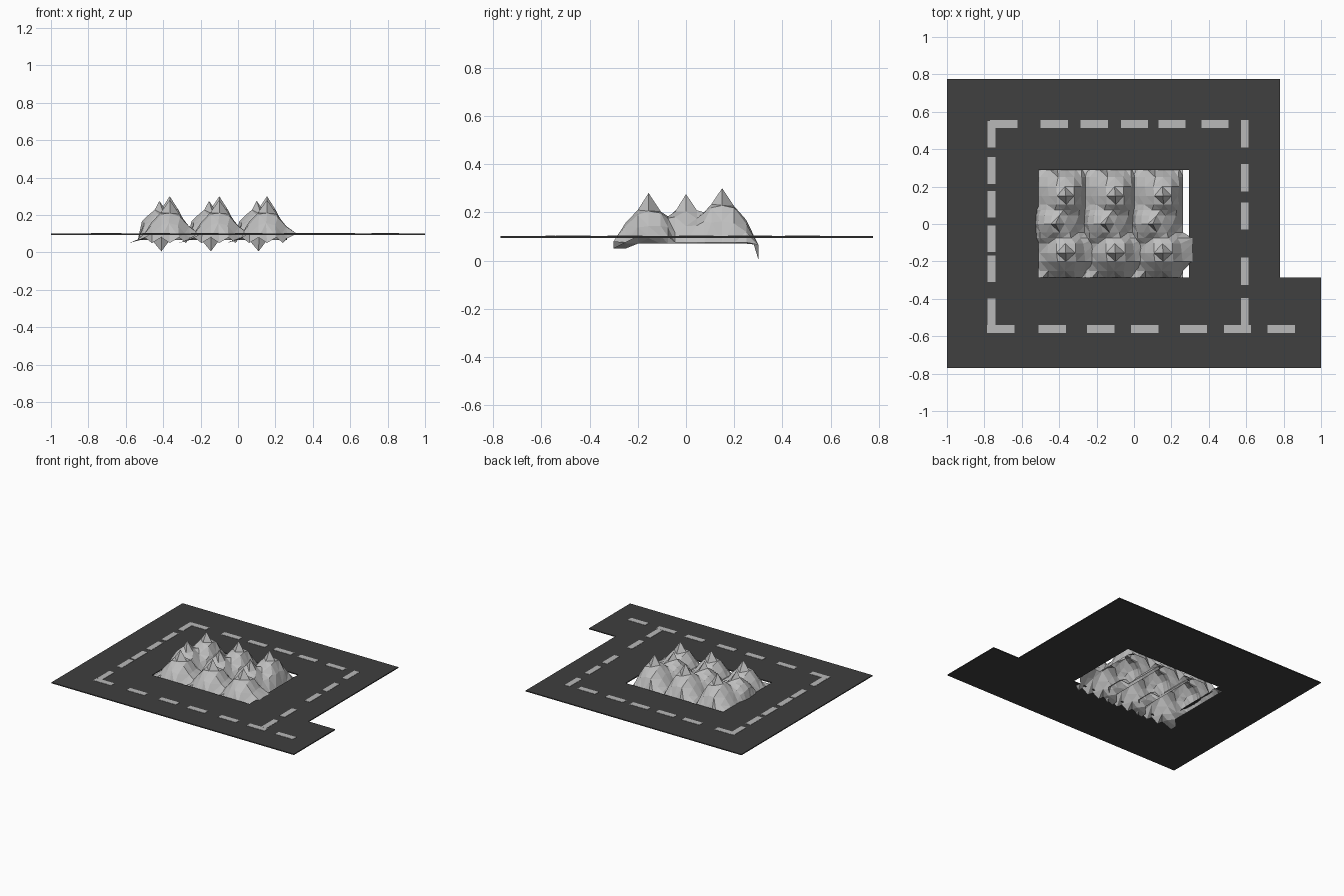
import bpy, bmesh, math, random

if "Cube" in bpy.data.objects:
    bpy.data.objects.remove(bpy.data.objects["Cube"])

def material(name, c):
    m = bpy.data.materials.new(name)
    m.diffuse_color = (*c, 1)
    m.use_nodes = True
    m.node_tree.nodes["Principled BSDF"].inputs["Base Color"].default_value = m.diffuse_color
    return m

ASPHALT = material("dark asphalt", (0.05, 0.05, 0.05))
PAINT = material("grey road paint", (0.48, 0.48, 0.48))
ROCK = material("grey rock", (0.52, 0.52, 0.52))

def finish(bm, name, mat):
    bmesh.ops.recalc_face_normals(bm, faces=bm.faces)
    me = bpy.data.meshes.new(name)
    bm.to_mesh(me)
    bm.free()
    me.materials.append(mat)
    ob = bpy.data.objects.new(name, me)
    bpy.context.collection.objects.link(ob)
    return ob

# Road slab: a grid of cells with the middle left out, plus a side stub
xs = [-1, -0.51, 0.295, 0.78, 1]
ys = [-0.77, -0.285, 0.29, 0.775]
bm = bmesh.new()
v = [[bm.verts.new((x, y, 0.094)) for y in ys] for x in xs]
for i in range(4):
    for j in range(3):
        if (i, j) != (1, 1) and (i < 3 or j == 0):
            bm.faces.new((v[i][j], v[i+1][j], v[i+1][j+1], v[i][j+1]))
top = bmesh.ops.extrude_face_region(bm, geom=bm.faces[:])
bmesh.ops.translate(bm, vec=(0, 0, 0.007),
                    verts=[g for g in top["geom"] if isinstance(g, bmesh.types.BMVert)])
finish(bm, "road", ASPHALT)

# Lane dashes: thin plates along the four sides
def dashes(name, starts, length, fixed, along_x):
    bm = bmesh.new()
    for s in starts:
        a, b = (s + length / 2, fixed) if along_x else (fixed, s + length / 2)
        sx, sy = (length, 0.042) if along_x else (0.042, length)
        r = bmesh.ops.create_cube(bm, size=1)["verts"]
        bmesh.ops.scale(bm, vec=(sx, sy, 0.003), verts=r)
        bmesh.ops.translate(bm, vec=(a, b, 0.1015), verts=r)
    finish(bm, name, PAINT)

dashes("back_dashes", [-0.77, -0.50, -0.285, -0.07, 0.13, 0.36], 0.146, 0.535, True)
dashes("front_dashes", [-0.785, -0.51, -0.25, -0.015, 0.245, 0.48, 0.715], 0.146, -0.562, True)
dashes("left_dashes", [-0.54, -0.31, -0.15, 0.035, 0.215, 0.41], 0.142, -0.762, False)
dashes("right_dashes", [-0.54, -0.325, -0.03, 0.175, 0.41], 0.145, 0.592, False)

# Rocky ridges: one faceted sheet with three peaks, repeated three times
PEAKS = [(0, 0.15, 0.30), (-0.055, 0, 0.275), (0, -0.155, 0.28)]
PROFILE = [(0, 0), (0.045, 0.07), (0.08, 0.10), (0.12, 0.165), (0.15, 0.20), (0.18, 0.225), (9, 0.225)]

def drop(d):
    for (a, p), (b, q) in zip(PROFILE, PROFILE[1:]):
        if d <= b:
            return p + (q - p) * (d - a) / (b - a)

def height(x, y):
    best = 0.07
    for px, py, pz in PEAKS:
        dx, dy = abs(x - px), abs(y - py)
        best = max(best, pz - drop((dx ** 2.5 + dy ** 2.5) ** 0.4))
    return best

def ridge(name, cx):
    random.seed(7)
    rows = [-0.3, -0.25, -0.2, -0.155, -0.105, -0.075, -0.045, 0, 0.045, 0.075, 0.105, 0.15, 0.2, 0.25, 0.3]
    cols = [-0.16, -0.135, -0.095, -0.045, 0, 0.05, 0.10, 0.15]
    bm = bmesh.new()
    grid = []
    for j, y in enumerate(rows):
        shift = -0.055 * max(0, 1 - abs(y) / 0.11)
        wide = -0.24 < y < -0.06          # front peak leans out to the right
        line = []
        for i, c in enumerate(cols):
            x = c + shift * min(1, (c + 0.16) / 0.16)
            z = height(x, y)
            peak = c == 0 and j in (3, 7, 11)
            if i == 0:
                x, z = (-0.215, 0.05) if y < -0.2 else (-0.17, 0.07)
            elif i == len(cols) - 1:
                x, z = (0.158, 0.10) if wide else (0.108, 0.075)
            elif i == len(cols) - 2 and not wide:
                x = 0.085 + shift * 0.5
            if j == len(rows) - 1:
                z = 0.005 if c == -0.045 else 0.065
            elif j == 0:
                z = 0.05 + 0.03 * (i % 2)
            elif not peak and 0 < i < len(cols) - 1:
                x += random.uniform(-0.006, 0.006)
                z += random.uniform(-0.006, 0.008)
            line.append(bm.verts.new((cx + x, y, z)))
        grid.append(line)
    for a, b in zip(grid, grid[1:]):
        for i in range(len(a) - 1):
            bm.faces.new((a[i], a[i+1], b[i+1], b[i]))
    bmesh.ops.triangulate(bm, faces=bm.faces[:])
    ob = finish(bm, name, ROCK)
    # open sheet: make sure its outside faces up
    if sum(p.normal.z for p in ob.data.polygons) < 0:
        ob.data.flip_normals()

for k, cx in enumerate((-0.365, -0.10, 0.155)):
    ridge(f"rock_ridge_{k + 1}", cx)
